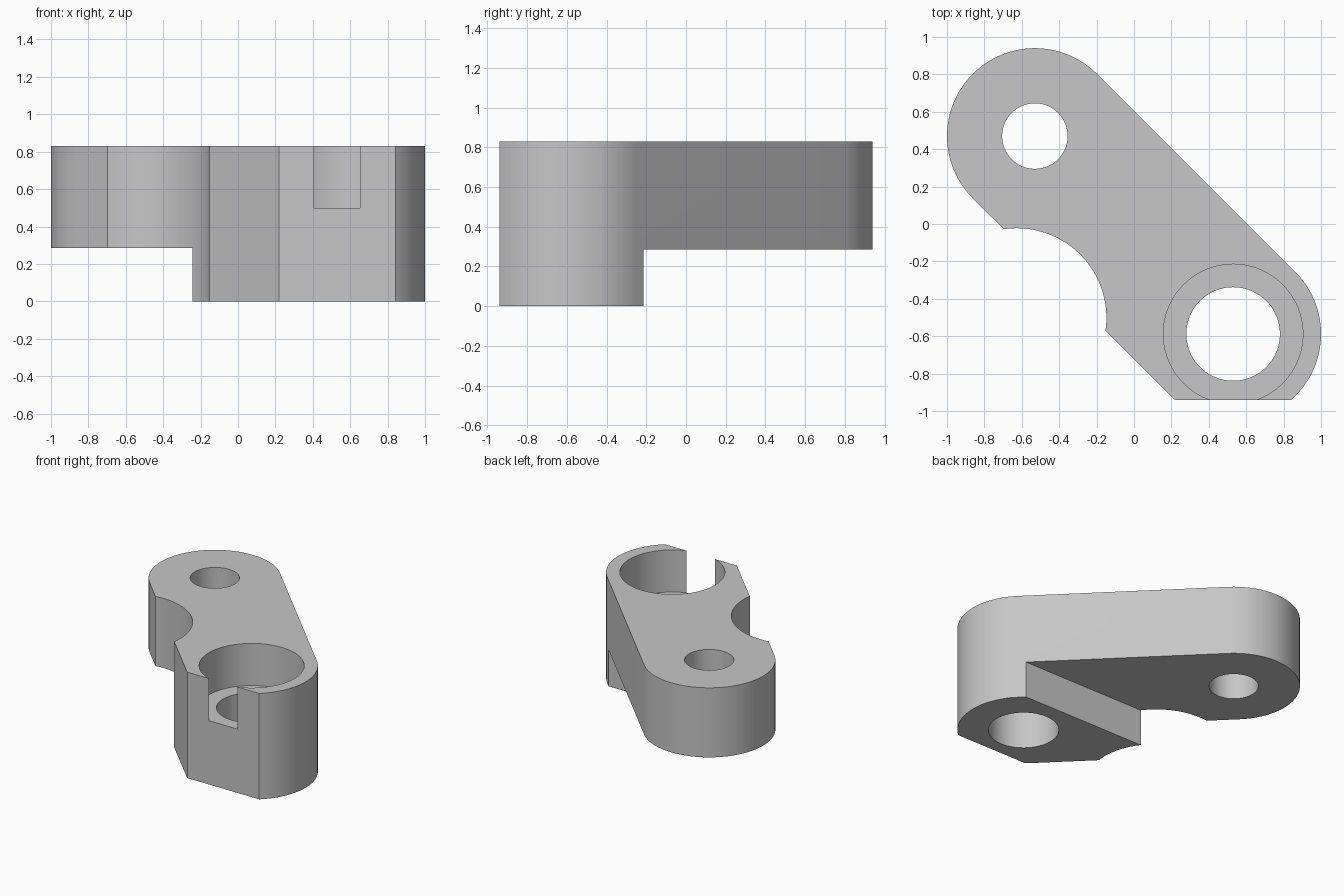
import bpy
import bmesh
from math import cos, sin, radians, asin, degrees

if "Cube" in bpy.data.objects:
    bpy.data.objects.remove(bpy.data.objects["Cube"], do_unlink=True)

HEIGHT, STEP, SEAT = 0.83, 0.285, 0.5     # top, underside of arm, counterbore floor
ARM = (-0.53, 0.47)                       # centre of the arm's round end
BOSS = (0.53, -0.588)                     # centre of the tall round end
RADIUS, FRONT = 0.47, -0.94

grey = bpy.data.materials.new("plain grey")
grey.use_nodes = True
grey.diffuse_color = (0.57, 0.57, 0.57, 1)
grey.node_tree.nodes["Principled BSDF"].inputs["Base Color"].default_value = (0.57, 0.57, 0.57, 1)


def arc(centre, radius, start, end, steps):
    """Points along an arc, angles in degrees."""
    angles = [radians(start + (end - start) * i / steps) for i in range(steps + 1)]
    return [(centre[0] + radius * cos(a), centre[1] + radius * sin(a)) for a in angles]


def prism(name, outline, low, high):
    """Extrude a flat outline between two heights."""
    bm = bmesh.new()
    face = bm.faces.new([bm.verts.new((x, y, low)) for x, y in outline])
    top = bmesh.ops.extrude_face_region(bm, geom=[face])["geom"]
    verts = [v for v in top if isinstance(v, bmesh.types.BMVert)]
    bmesh.ops.translate(bm, verts=verts, vec=(0, 0, high - low))
    bmesh.ops.recalc_face_normals(bm, faces=bm.faces)
    mesh = bpy.data.meshes.new(name)
    bm.to_mesh(mesh)
    bm.free()
    obj = bpy.data.objects.new(name, mesh)
    bpy.context.collection.objects.link(obj)
    mesh.materials.append(grey)
    return obj


def circle(centre, radius):
    return arc(centre, radius, 0, 360, 96)[:-1]


# Link body: two round ends, a flat front and a scooped side
flat = degrees(asin((FRONT - BOSS[1]) / RADIUS))
outline = (arc(BOSS, RADIUS, flat, 45, 40)
           + arc(ARM, RADIUS, 45, 225, 64)
           + arc((-0.6275, -0.5025), 0.48, 98.3, -8.3, 40)
           + arc(BOSS, RADIUS, -135, -180 - flat, 2))
body = prism("link_body", outline, 0, HEIGHT)

# Cutters: step under the arm, both bores and the counterbore that breaks the front
step_y = BOSS[1] + 0.373
cutters = [
    prism("arm_step_cutter", [(-2, step_y), (2, step_y), (2, 2), (-2, 2)], -1, STEP),
    prism("arm_bore_cutter", circle(ARM, 0.175), -1, 2),
    prism("boss_bore_cutter", circle(BOSS, 0.25), -1, 2),
    prism("counterbore_cutter", circle(BOSS, 0.373), SEAT, 2),
]
for cutter in cutters:
    cutter.hide_render = True
    cut = body.modifiers.new(cutter.name, "BOOLEAN")
    cut.operation = "DIFFERENCE"
    cut.solver = "EXACT"
    cut.object = cutter

# Bake the cuts and remove the cutters
bpy.context.view_layer.update()
result = body.evaluated_get(bpy.context.evaluated_depsgraph_get())
baked = bpy.data.meshes.new_from_object(result)
body.modifiers.clear()
body.data = baked
for cutter in cutters:
    bpy.data.objects.remove(cutter, do_unlink=True)

# Smooth round walls with sharp rims
for obj in bpy.context.selected_objects:
    obj.select_set(False)
bpy.context.view_layer.objects.active = body
body.select_set(True)
bpy.ops.object.shade_smooth_by_angle(angle=radians(20))
